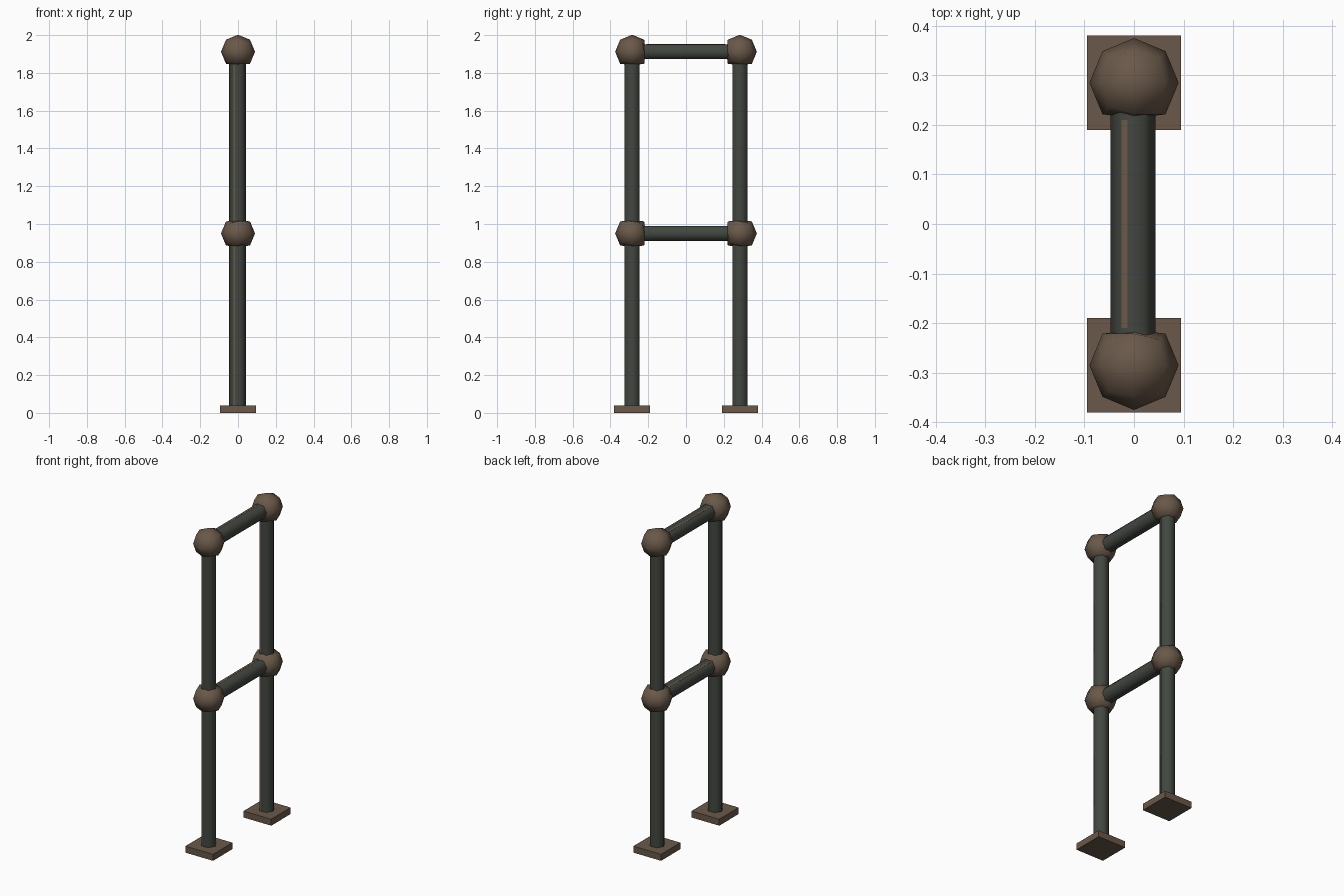
import bpy, bmesh, math
from mathutils import Vector, Matrix

if "Cube" in bpy.data.objects:
    bpy.data.objects.remove(bpy.data.objects["Cube"])


def material(name, rgb):
    m = bpy.data.materials.new(name)
    m.diffuse_color = (*rgb, 1)
    m.use_nodes = True
    m.node_tree.nodes["Principled BSDF"].inputs["Base Color"].default_value = m.diffuse_color
    return m


iron = material("dark iron", (0.055, 0.062, 0.051))
rust = material("rusty brown", (0.142, 0.098, 0.067))

POST_Y = 0.285
LOW_Z, TOP_Z = 0.95, 1.912
BALL_R, TUBE_R = 0.09, 0.0455
SHIFT = -0.002


def finish(bm, name, mat, smooth):
    bmesh.ops.recalc_face_normals(bm, faces=bm.faces)
    for f in bm.faces:
        f.smooth = smooth
    me = bpy.data.meshes.new(name)
    bm.to_mesh(me)
    bm.free()
    me.materials.append(mat)
    ob = bpy.data.objects.new(name, me)
    bpy.context.collection.objects.link(ob)
    return ob


def box(name, centre, size, mat):
    bm = bmesh.new()
    bmesh.ops.create_cube(bm, size=1)
    bmesh.ops.scale(bm, vec=size, verts=bm.verts)
    bmesh.ops.translate(bm, vec=centre, verts=bm.verts)
    return finish(bm, name, mat, False)


def tube(name, a, b):
    # open six-sided tube with corners on +-x
    a, b = Vector(a), Vector(b)
    d = (b - a).normalized()
    u = Vector((1, 0, 0))
    v = d.cross(u)
    bm = bmesh.new()
    rings = []
    for p in (a, b):
        rings.append([bm.verts.new(p + TUBE_R * (u * math.cos(i * math.pi / 3) + v * math.sin(i * math.pi / 3)))
                      for i in range(6)])
    for i in range(6):
        j = (i + 1) % 6
        bm.faces.new((rings[0][i], rings[0][j], rings[1][j], rings[1][i]))
    return finish(bm, name, iron, True)


def ball(name, centre, sockets):
    # low-poly cube sphere, flattened where tubes plug in
    bm = bmesh.new()
    bmesh.ops.create_cube(bm, size=2)
    bmesh.ops.subdivide_edges(bm, edges=bm.edges[:], cuts=1, use_grid_fill=True)
    for vert in bm.verts:
        n = vert.co.normalized()
        r = BALL_R
        if any(n.dot(Vector(s)) > 0.99 for s in sockets):
            r = 0.072
        vert.co = n * r
    bmesh.ops.translate(bm, vec=centre, verts=bm.verts)
    return finish(bm, name, rust, True)


flat = TUBE_R * math.sqrt(3) / 2
for side, label in ((-1, "front"), (1, "back")):
    y = side * POST_Y
    inward = (0, -side, 0)
    # foot plate, posts and joints
    box(label + "_foot_plate", (0, y, 0.02), (0.19, 0.19, 0.04), rust)
    tube(label + "_lower_post", (SHIFT, y, 0.03), (SHIFT, y, LOW_Z - 0.06))
    tube(label + "_upper_post", (SHIFT, y, LOW_Z + 0.06), (SHIFT, y, TOP_Z - 0.06))
    ball(label + "_middle_joint", (0, y, LOW_Z), [inward, (0, 0, 1), (0, 0, -1)])
    ball(label + "_top_joint", (0, y, TOP_Z), [inward, (0, 0, -1)])
    # thin rust streaks on the posts
    for part, z0, z1 in (("lower", 0.04, 0.88), ("upper", 1.02, 1.84)):
        box(label + "_" + part + "_post_streak", (-0.019, y - flat, (z0 + z1) / 2),
            (0.007, 0.001, z1 - z0), rust)

# rungs with a rust streak along the top
for label, z in (("middle", LOW_Z), ("top", TOP_Z)):
    tube(label + "_rung", (SHIFT, -0.225, z), (SHIFT, 0.225, z))
    box(label + "_rung_streak", (-0.0195, 0, z + flat), (0.012, 0.42, 0.001), rust)
